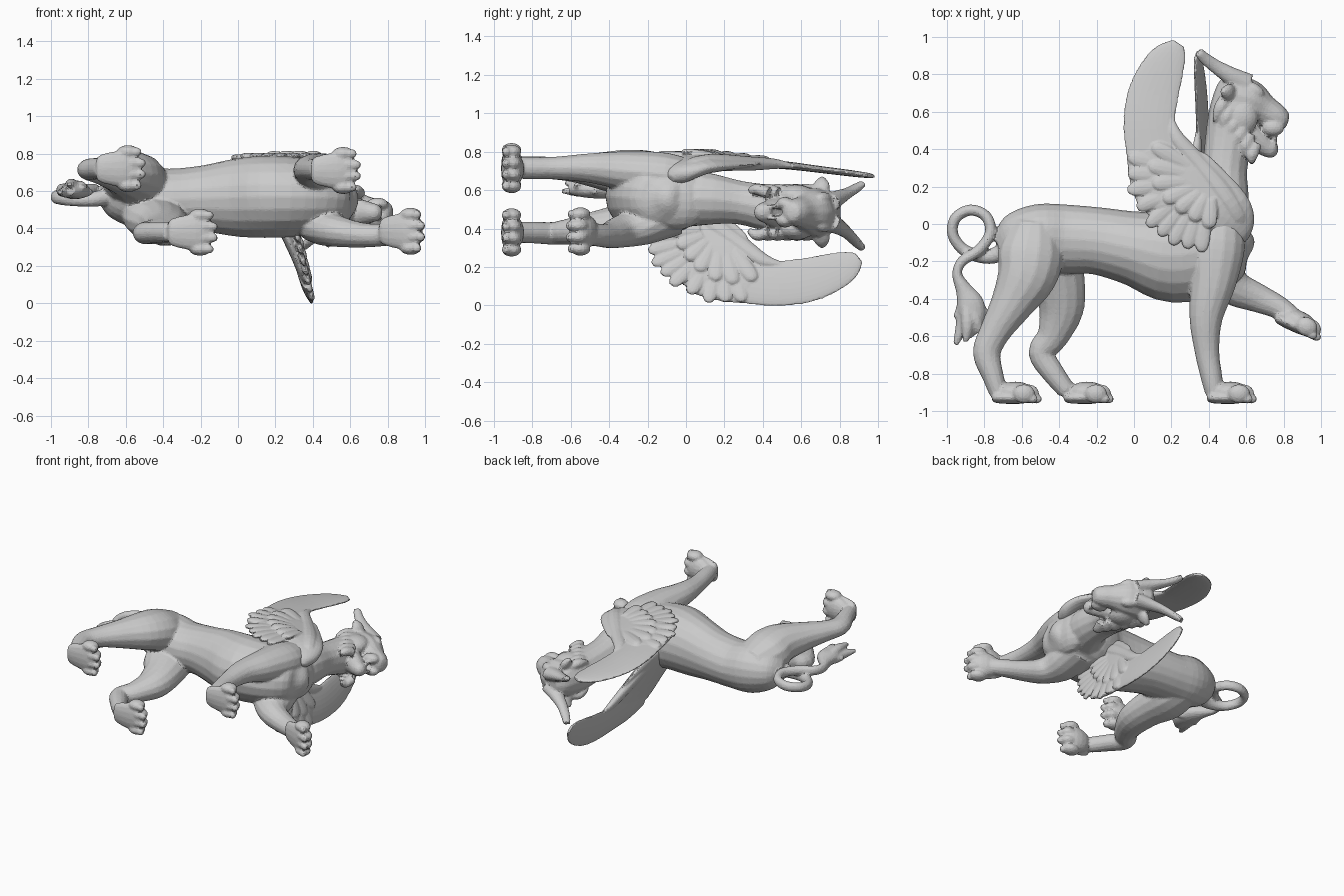
import bpy, bmesh, math
from mathutils import Vector

parts = []


def same(p):
    return p


def loft(name, pts, fn=same, sides=14, sub=4):
    """Smooth tube through (x, y, z, half width in plane, half width across)."""
    n, rows = len(pts), []
    for i in range(n - 1):
        q = [pts[max(i - 1, 0)], pts[i], pts[i + 1], pts[min(i + 2, n - 1)]]
        for s in range(sub + (i == n - 2)):
            t = s / sub
            rows.append([0.5 * (2 * b + (c - a) * t + (2 * a - 5 * b + 4 * c - d) * t * t
                                + (3 * b - a - 3 * c + d) * t ** 3) for a, b, c, d in zip(*q)])
    bm = bmesh.new()
    rings = []
    for i, r in enumerate(rows):
        T = Vector(rows[min(i + 1, len(rows) - 1)][:3]) - Vector(rows[max(i - 1, 0)][:3])
        T.normalize()
        N = Vector((0, 0, 1)).cross(T).normalized()
        B = T.cross(N)
        ring = []
        for k in range(sides):
            g = 2 * math.pi * k / sides
            p = Vector(r[:3]) + N * math.cos(g) * max(r[3], .004) + B * math.sin(g) * max(r[4], .004)
            ring.append(bm.verts.new(fn(p)))
        rings.append(ring)
    for a, b in zip(rings, rings[1:]):
        for k in range(sides):
            j = (k + 1) % sides
            bm.faces.new((a[k], a[j], b[j], b[k]))
    bm.faces.new(rings[0][::-1])
    bm.faces.new(rings[-1])
    bmesh.ops.recalc_face_normals(bm, faces=bm.faces)
    me = bpy.data.meshes.new(name)
    bm.to_mesh(me)
    bm.free()
    ob = bpy.data.objects.new(name, me)
    bpy.context.collection.objects.link(ob)
    parts.append(ob)


def blob(name, c, r, ang=0):
    bpy.ops.mesh.primitive_uv_sphere_add(segments=16, ring_count=10, location=c, rotation=(0, 0, ang))
    ob = bpy.context.object
    ob.name, ob.scale = name, r
    parts.append(ob)


def fuse(name, voxel, ratio, smooth):
    """Weld the collected parts into one carved-looking skin."""
    bpy.ops.object.select_all(action='DESELECT')
    for o in parts:
        o.select_set(True)
    bpy.context.view_layer.objects.active = parts[0]
    bpy.ops.object.transform_apply(location=True, rotation=True, scale=True)
    bpy.ops.object.join()
    ob = bpy.context.object
    ob.name = name
    m = ob.modifiers.new("weld", 'REMESH')
    m.mode, m.voxel_size = 'VOXEL', voxel
    m = ob.modifiers.new("soften", 'SMOOTH')
    m.factor, m.iterations = .5, smooth
    m = ob.modifiers.new("facets", 'DECIMATE')
    m.ratio = ratio
    for m in list(ob.modifiers):
        bpy.ops.object.modifier_apply(modifier=m.name)
    bpy.ops.object.shade_flat()
    parts.clear()


def paw(x, y, z, ang=0):
    """Flat-soled pad with four toes and claws."""
    d, u = Vector((math.cos(ang), math.sin(ang), 0)), Vector((-math.sin(ang), math.cos(ang), 0))
    c = Vector((x, y, z))
    e = [c - d * .125, c - d * .1, c + d * .02, c + d * .1]
    loft("sole", [(*(e[i] - u * .02), a, b) for i, (a, b) in
                  enumerate(((.012, .04), (.03, .075), (.034, .1), (.02, .085)))])
    blob("paw", c + u * .008, (.105, .058, .088), ang)
    for k in (-1.5, -.5, .5, 1.5):
        toe = c + d * (.08 - .022 * abs(k)) + Vector((0, 0, k * .06))
        blob("toe", toe, (.06, .052, .036), ang)
        blob("claw", toe + d * .045 - u * .028, (.03, .024, .024), ang)


# torso and chest
loft("torso", [(-.73, -.12, .59, .05, .06), (-.66, -.1, .585, .14, .13), (-.52, -.07, .575, .175, .175),
               (-.38, -.08, .56, .185, .165), (-.2, -.09, .565, .18, .175), (0, -.13, .57, .2, .21),
               (.2, -.17, .575, .25, .22), (.4, -.13, .57, .25, .2), (.53, -.07, .56, .18, .16),
               (.6, -.05, .56, .1, .09), (.62, -.04, .56, .03, .03)], sides=20)
blob("breast", (.53, -.05, .55), (.09, .18, .15))

# near legs: standing foreleg and trailing hind leg
loft("near_foreleg", [(.46, .08, .65, .1, .09), (.45, -.1, .685, .145, .115), (.425, -.3, .705, .125, .105),
                      (.385, -.5, .72, .09, .078), (.39, -.68, .72, .066, .06),
                      (.415, -.82, .72, .058, .058), (.43, -.9, .72, .05, .055)])
paw(.515, -.908, .715)
loft("near_hindleg", [(-.53, .0, .64, .12, .1), (-.55, -.15, .66, .175, .14), (-.575, -.28, .69, .16, .13),
                      (-.655, -.43, .705, .115, .1), (-.745, -.58, .715, .083, .07),
                      (-.787, -.69, .72, .075, .06), (-.755, -.81, .725, .058, .057),
                      (-.725, -.9, .725, .05, .055)])
paw(-.635, -.908, .725)

# far legs: raised foreleg and forward hind leg
loft("far_foreleg", [(.42, -.05, .47, .14, .1), (.45, -.22, .42, .14, .1), (.53, -.335, .39, .1, .085),
                     (.66, -.395, .37, .078, .068), (.78, -.45, .37, .062, .06), (.88, -.525, .385, .05, .06)])
paw(.88, -.53, .39, -.42)
loft("far_hindleg", [(-.5, -.05, .5, .13, .1), (-.45, -.18, .46, .17, .12), (-.4, -.32, .43, .14, .11),
                     (-.39, -.46, .405, .12, .095), (-.435, -.6, .39, .085, .07),
                     (-.495, -.69, .38, .07, .06), (-.43, -.8, .385, .06, .057),
                     (-.36, -.89, .385, .05, .055)])
paw(-.25, -.908, .385)

# neck, mane and head
loft("neck", [(.4, -.1, .56, .18, .16), (.48, .1, .56, .135, .14), (.485, .28, .54, .12, .115),
              (.505, .45, .51, .125, .125), (.525, .62, .495, .12, .13), (.53, .74, .49, .085, .1),
              (.54, .8, .49, .03, .04)])
loft("muzzle", [(.52, .67, .49, .13, .13), (.62, .645, .49, .125, .12), (.7, .605, .49, .085, .085),
                (.77, .565, .49, .07, .07), (.81, .545, .49, .045, .05), (.822, .54, .49, .015, .02)])
loft("jaw", [(.56, .5, .49, .09, .1), (.65, .455, .49, .065, .075), (.71, .41, .49, .052, .055),
             (.75, .395, .49, .043, .042), (.77, .39, .49, .015, .015)])
blob("nose", (.8, .58, .49), (.032, .03, .045))
for s in (-1, 1):
    blob("brow", (.645, .715, .49 + s * .07), (.06, .035, .035), -.6)
    blob("cheek", (.57, .57, .49 + s * .085), (.095, .1, .06))
    blob("jowl", (.745, .515, .49 + s * .045), (.06, .045, .035))
    blob("canine", (.755, .455, .49 + s * .03), (.013, .035, .013))
    loft("ear", [(.53, .7, .49 + s * .08, .035, .03), (.5, .705, .49 + s * .14, .045, .03),
                 (.47, .71, .49 + s * .18, .015, .015)])
    # swept horns
    loft("horn", [(.6, .74, .49 + s * .05, .07, .05), (.52, .79, .49 + s * .075, .05, .04),
                  (.44, .84, .485 + s * .105, .038, .028), (.38, .885, .475 + s * .14, .032, .024),
                  (.345, .92, .47 + s * .17, .026, .018)])
    for k in range(6):
        loft("mane_lock", [(.5 + .03 * k, .68 - .05 * k, .49 + s * .1, .035, .03),
                           (.46 + .034 * k, .62 - .05 * k, .49 + s * .12, .035, .03),
                           (.43 + .04 * k, .55 - .045 * k, .5 + s * .1, .012, .015)])

# looped tail with tuft
loft("tail", [(-.68, -.14, .58, .05, .05), (-.78, -.175, .56, .04, .04), (-.9, -.145, .56, .033, .035),
              (-.968, -.06, .57, .03, .035), (-.955, .03, .58, .03, .035), (-.875, .075, .59, .03, .035),
              (-.79, .04, .6, .03, .035), (-.768, -.05, .61, .03, .035), (-.83, -.14, .61, .03, .035),
              (-.92, -.2, .61, .028, .035), (-.945, -.27, .61, .027, .035), (-.91, -.35, .61, .045, .04),
              (-.875, -.43, .61, .075, .05), (-.865, -.52, .61, .065, .045), (-.9, -.6, .61, .03, .03)])
for x, y, z in ((-.96, -.5, .6), (-.955, -.645, .6), (-.9, -.63, .64), (-.82, -.58, .63), (-.78, -.48, .6)):
    loft("tail_lock", [(-.9, -.36, .61, .03, .03), ((x - .88) / 2, (y - .42) / 2, z, .035, .032),
                       (x, y, z, .015, .012)])
fuse("winged_lion_body", .0095, .25, 3)


# wings: local u, v in the wing plane, w outward
def near(p):
    return Vector((p.x, p.y, .785 - .125 * max(0, p.y - .12) + p.z))


def far(p):
    z = p.x * .85 + .05
    return Vector((.395 - .24 * z + p.z, p.y - .065, z))


for name, fn in (("near_wing", near), ("far_wing", far)):
    # long curved blade
    loft("blade", [(.17, .1, -.01, .14, .03), (.13, .25, -.01, .155, .027), (.1, .4, -.005, .145, .023),
                   (.082, .55, 0, .14, .02), (.105, .7, 0, .137, .018), (.16, .84, 0, .114, .017),
                   (.21, .92, 0, .08, .015), (.24, .965, 0, .035, .012)], fn, 24)
    # shoulder plate sloping into the body
    loft("wing_shoulder", [(.6, -.08, -.12, .02, .02), (.57, -.05, -.1, .1, .05), (.49, .03, -.055, .17, .05),
                           (.37, .11, -.03, .21, .042), (.24, .2, -.012, .23, .034),
                           (.14, .3, -.005, .17, .027), (.09, .4, 0, .08, .02)], fn, 24)
    # leading-edge arm
    loft("wing_arm", [(.59, -.02, -.09, .02, .02), (.55, .04, -.06, .06, .05), (.47, .17, -.03, .06, .045),
                      (.34, .33, -.015, .05, .037), (.23, .46, 0, .04, .027), (.2, .56, 0, .015, .012)], fn)
    # two overlapping rows of feathers fanned round the wing root
    for count, hub, tips, w in (
            (9, (.4, .26), ((-.03, .36), (-.035, .18), (.07, -.01), (.2, -.11), (.36, -.15)), .006),
            (7, (.42, .24), ((.1, .42), (.07, .26), (.16, .13), (.27, .04), (.4, -.02)), .017)):
        for k in range(count):
            f = 4 * k / (count - 1)
            i = min(int(f), 3)
            tip = Vector(tips[i]).lerp(Vector(tips[i + 1]), f - i)
            root = tip.lerp(Vector(hub), .6)
            loft("feather", [(*root, w - .012, .03, .014), (*root.lerp(tip, .55), w, .042, .016),
                             (*root.lerp(tip, .88), w + .003, .036, .016), (*tip, w, .016, .009)], fn, 10)
    fuse(name, .007, .22, 2)

# rest the lowest point on z = 0
low = min(v.co.z for o in bpy.data.objects for v in o.data.vertices)
for o in bpy.data.objects:
    o.location.z -= low
